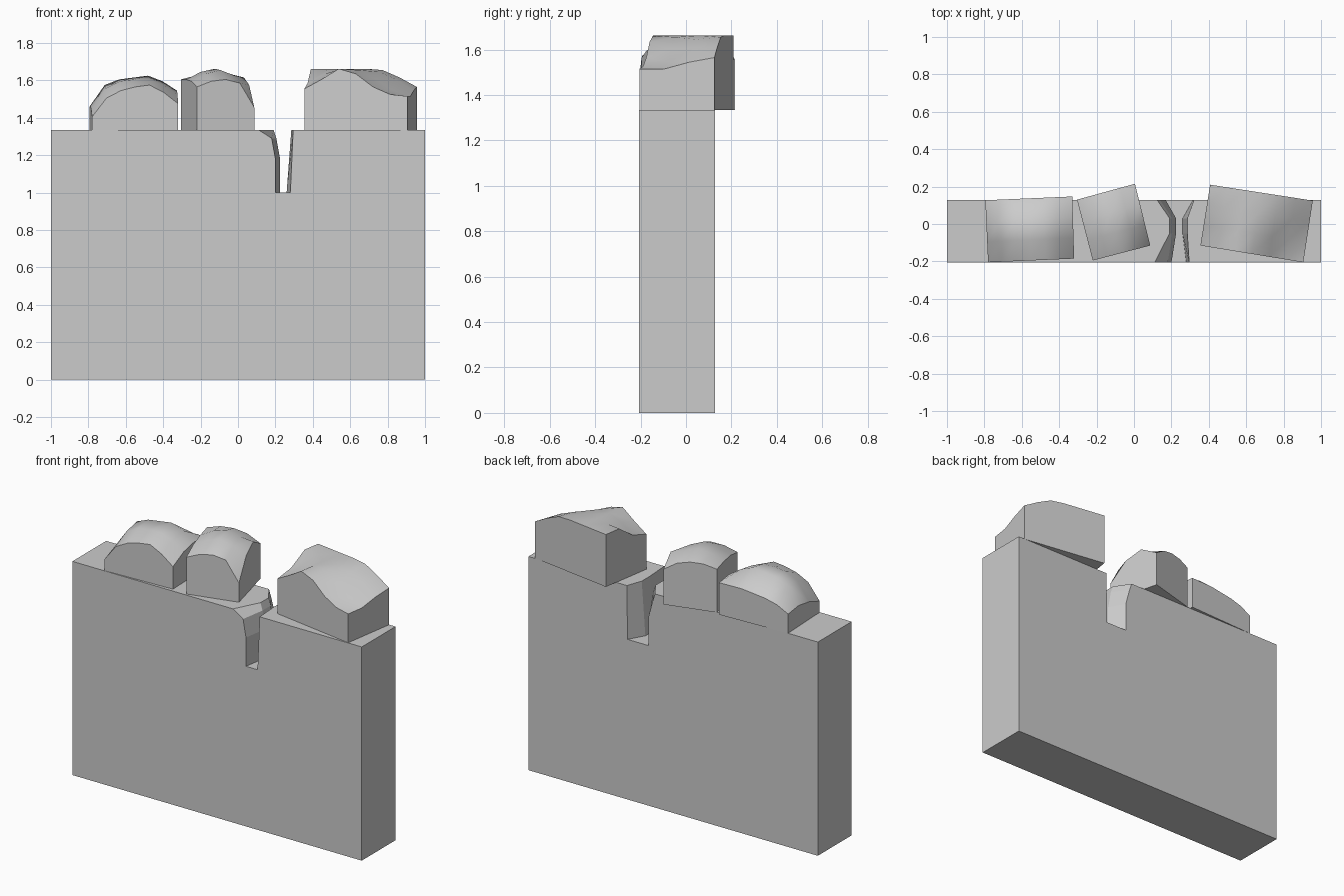
import bpy
import bmesh
from mathutils import Vector

cube = bpy.data.objects.get("Cube")
if cube:
    bpy.data.objects.remove(cube, do_unlink=True)

TOP = 1.335      # height of the wall
FRONT, BACK = -0.207, 0.127

stone_grey = bpy.data.materials.new("stone grey")
stone_grey.use_nodes = True
colour = (0.6, 0.6, 0.6, 1)
stone_grey.diffuse_color = colour
stone_grey.node_tree.nodes["Principled BSDF"].inputs["Base Color"].default_value = colour


def finish(bm, name):
    bmesh.ops.recalc_face_normals(bm, faces=bm.faces[:])
    mesh = bpy.data.meshes.new(name)
    bm.to_mesh(mesh)
    bm.free()
    mesh.materials.append(stone_grey)
    obj = bpy.data.objects.new(name, mesh)
    bpy.context.collection.objects.link(obj)
    return obj


# Wall: a profile with a broken gap, lofted from front to back
def wall_section(bm, y, left_top, shoulder, left_low, right_low, right_top):
    profile = [(-1, 0), (1, 0), (1, TOP), (right_top, TOP), (right_low, 1),
               (left_low, 1), (left_low, 1.18), (shoulder, 1.29),
               (left_top, TOP), (-1, TOP)]
    return [bm.verts.new((x, y, z)) for x, z in profile]


bm = bmesh.new()
sections = [
    wall_section(bm, FRONT, 0.11, 0.18, 0.2, 0.28, 0.295),
    wall_section(bm, -0.05, 0.19, 0.205, 0.225, 0.26, 0.285),
    wall_section(bm, 0.03, 0.19, 0.205, 0.225, 0.26, 0.285),
    wall_section(bm, BACK, 0.125, 0.14, 0.17, 0.315, 0.32),
]
for a, b in zip(sections, sections[1:]):
    for i in range(len(a)):
        j = (i + 1) % len(a)
        bm.faces.new((a[i], a[j], b[j], b[i]))
bm.faces.new(sections[0])
bm.faces.new(sections[-1])
finish(bm, "wall")


# Stones: straight-sided blocks with a worn, softly shaded top
def stone(name, corners, rows):
    """Corners run front left, front right, back right, back left;
    rows hold heights above the wall in hundredths, front to back."""
    fl, fr, br, bl = [Vector(c) for c in corners]
    bm = bmesh.new()
    grid = []
    for r, row in enumerate(rows):
        v = r / (len(rows) - 1)
        line = []
        for c, height in enumerate(row):
            u = c / (len(row) - 1)
            p = fl.lerp(fr, u).lerp(bl.lerp(br, u), v)
            line.append(bm.verts.new((p.x, p.y, TOP + min(height / 100, 0.327))))
        grid.append(line)
    for a, b in zip(grid, grid[1:]):
        for i in range(len(a) - 1):
            face = bm.faces.new((a[i], a[i + 1], b[i + 1], b[i]))
            face.smooth = True
    base = [bm.verts.new((p.x, p.y, TOP)) for p in (fl, fr, br, bl)]
    sides = [grid[0], [line[-1] for line in grid],
             grid[-1][::-1], [line[0] for line in grid][::-1]]
    for i, edge in enumerate(sides):
        bm.faces.new([base[i], base[(i + 1) % 4]] + edge[::-1])
    bm.faces.new(base)
    finish(bm, name)


stone("right_stone",
      [(-0.78, -0.205), (-0.32, -0.185), (-0.33, 0.147), (-0.795, 0.127)],
      [(7, 17, 21, 23, 24, 20, 14),
       (11, 22, 26, 27, 27, 24, 19),
       (13, 24, 27, 28, 29, 26, 21),
       (12, 16, 18, 19, 20, 20, 20)])

stone("middle_stone",
      [(-0.22, -0.195), (0.087, -0.115), (0.005, 0.215), (-0.305, 0.13)],
      [(23, 26, 27, 25, 12),
       (26, 30, 32, 29, 24),
       (27, 31, 33, 30, 28),
       (27, 29, 29, 27, 22)])

stone("left_stone",
      [(0.355, -0.115), (0.905, -0.205), (0.956, 0.125), (0.407, 0.21)],
      [(22, 27, 33, 30, 23, 19, 18),
       (25, 30, 33, 32, 27, 21, 18),
       (33, 33, 33, 33, 31, 27, 21),
       (33, 33, 33, 33, 32, 28, 23)])
